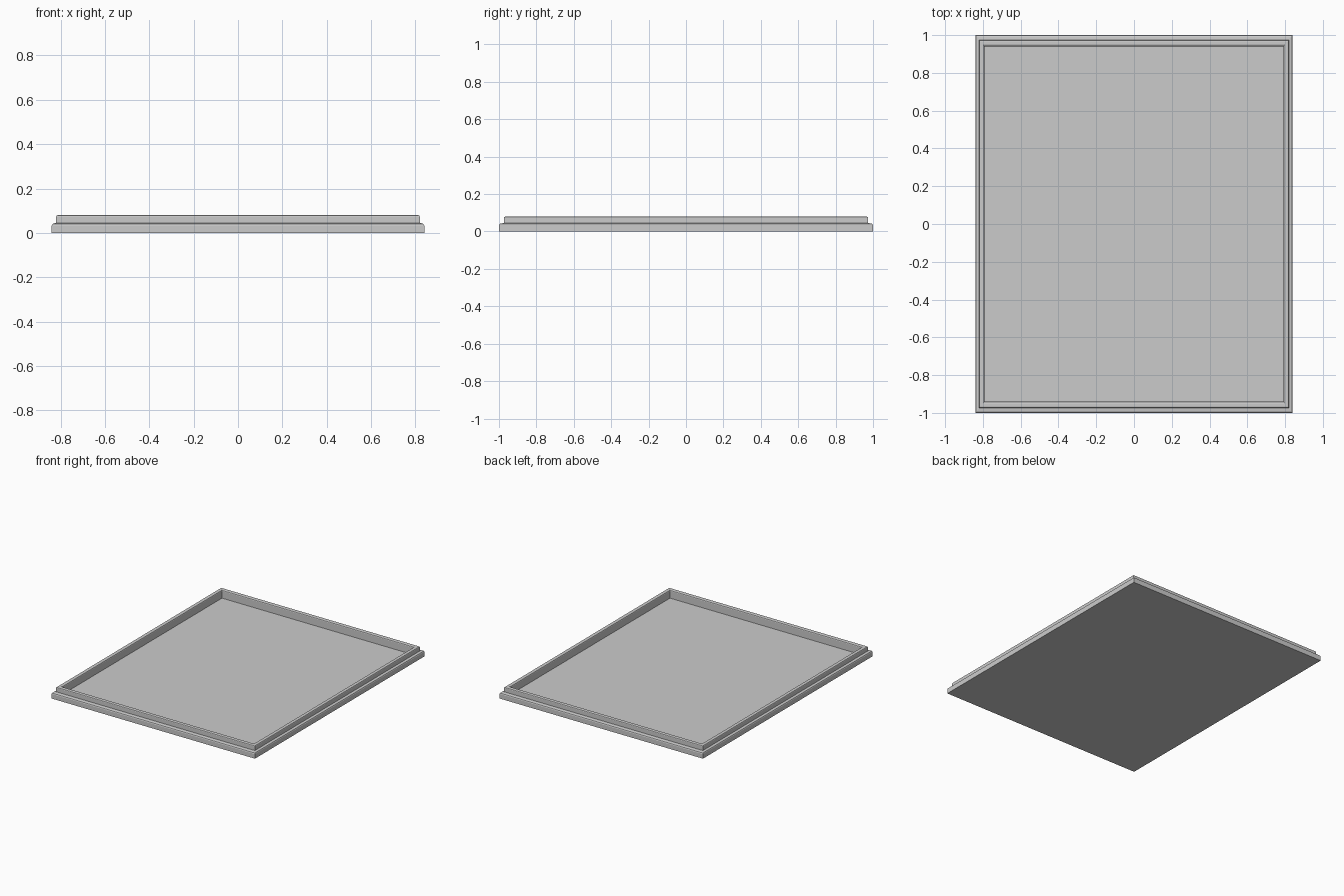
import bpy, bmesh

if "Cube" in bpy.data.objects:
    bpy.data.objects.remove(bpy.data.objects["Cube"])

# Stepped wall profile: (half width x, half depth y, z), from outer foot over the rim to the floor
PROFILE = [
    (0.840, 1.000, 0.000),
    (0.840, 1.000, 0.034),   # lower plinth side
    (0.837, 0.997, 0.040),
    (0.830, 0.990, 0.043),   # softened plinth edge
    (0.820, 0.973, 0.045),   # ledge
    (0.820, 0.973, 0.074),   # upper lip side
    (0.818, 0.971, 0.078),
    (0.812, 0.965, 0.080),   # softened lip edge
    (0.799, 0.949, 0.080),   # lip top
    (0.793, 0.943, 0.077),
    (0.791, 0.941, 0.072),   # softened inner edge
    (0.791, 0.941, 0.020),   # inner wall down to the floor
]


def build_tray(name, profile):
    bm = bmesh.new()
    rings = [[bm.verts.new((sx * x, sy * y, z))
              for sx, sy in ((-1, -1), (1, -1), (1, 1), (-1, 1))]
             for x, y, z in profile]
    # Walls between neighbouring rings
    for a, b in zip(rings, rings[1:]):
        for i in range(4):
            j = (i + 1) % 4
            bm.faces.new((a[i], a[j], b[j], b[i]))
    # Underside and recessed floor
    bm.faces.new(rings[0][::-1])
    bm.faces.new(rings[-1])
    bmesh.ops.recalc_face_normals(bm, faces=bm.faces)
    mesh = bpy.data.meshes.new(name)
    bm.to_mesh(mesh)
    bm.free()
    obj = bpy.data.objects.new(name, mesh)
    bpy.context.collection.objects.link(obj)
    return obj


build_tray("shallow_tray", PROFILE)
